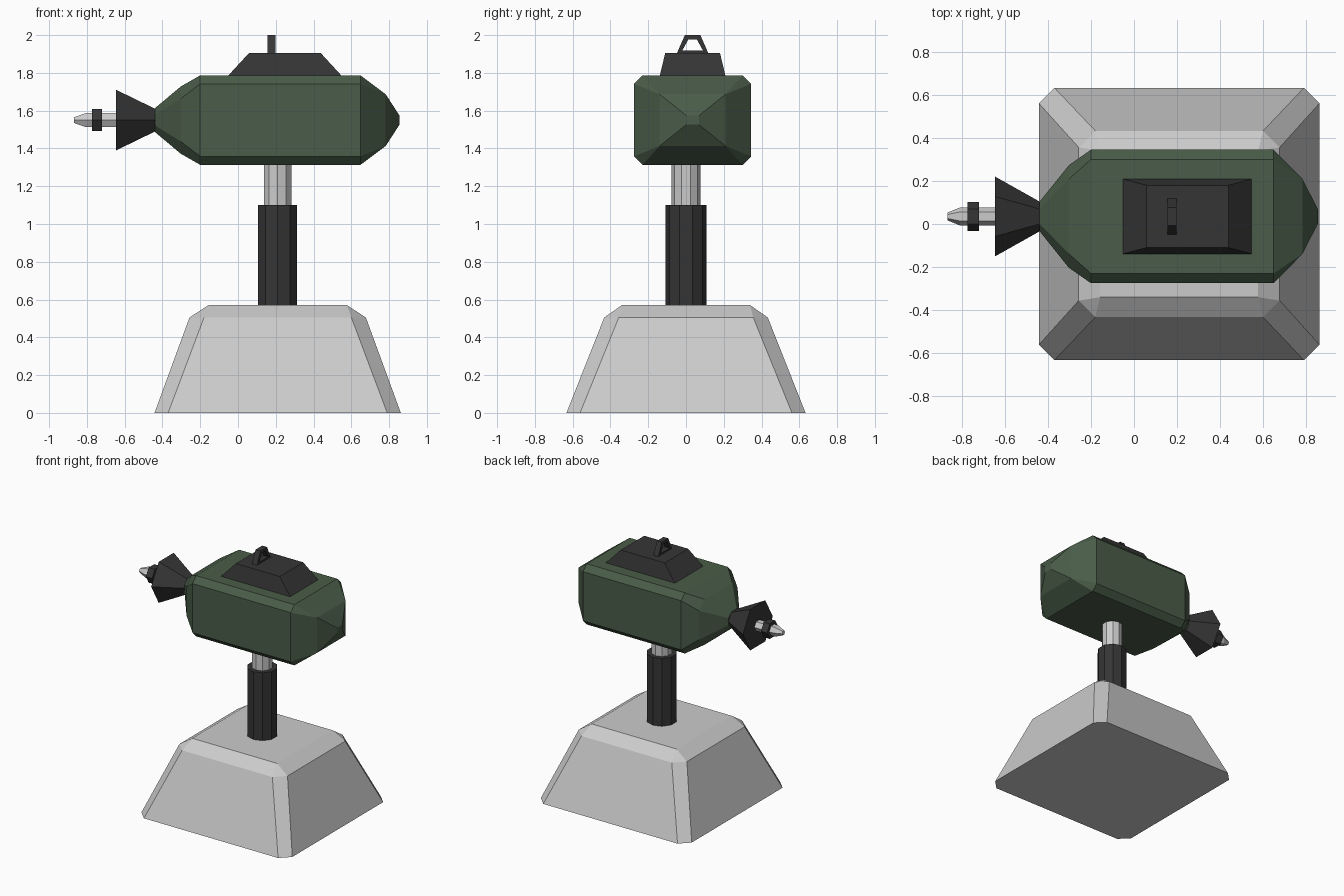
import bpy, bmesh
from math import cos, sin, pi

if "Cube" in bpy.data.objects:
    bpy.data.objects.remove(bpy.data.objects["Cube"])


def material(name, rgb):
    m = bpy.data.materials.new(name)
    m.diffuse_color = (*rgb, 1)
    m.use_nodes = True
    m.node_tree.nodes["Principled BSDF"].inputs["Base Color"].default_value = m.diffuse_color
    return m


GREEN = material("green_paint", (0.068, 0.107, 0.065))
DARK = material("dark_metal", (0.036, 0.036, 0.036))


def finish(bm, name, mat):
    bmesh.ops.remove_doubles(bm, verts=bm.verts, dist=1e-5)
    bmesh.ops.recalc_face_normals(bm, faces=bm.faces)
    me = bpy.data.meshes.new(name)
    bm.to_mesh(me)
    bm.free()
    if mat:
        me.materials.append(mat)
    ob = bpy.data.objects.new(name, me)
    bpy.context.collection.objects.link(ob)
    return ob


def chamfered_rect(a, b, c):
    """Rectangle of half-sizes a, b with corners cut by c."""
    pts = []
    for sx, sy in ((1, 1), (-1, 1), (-1, -1), (1, -1)):
        pair = [(sx * a, sy * (b - c)), (sx * (a - c), sy * b)]
        pts += pair if sx * sy > 0 else pair[::-1]
    return pts


def polygon(n, r, start=0.0):
    return [(r * cos(start + 2 * pi * i / n), r * sin(start + 2 * pi * i / n)) for i in range(n)]


def loft(name, axis, centre, sections, mat=None):
    """Skin (position, ring) sections along x or z; centre is in the other two axes."""
    bm = bmesh.new()
    rings = []
    for t, ring in sections:
        pts = [(u + centre[0], v + centre[1]) for u, v in ring]
        rings.append([bm.verts.new((t, u, v) if axis == 'x' else (u, v, t)) for u, v in pts])
    n = len(rings[0])
    for r0, r1 in zip(rings, rings[1:]):
        for i in range(n):
            j = (i + 1) % n
            bm.faces.new((r0[i], r0[j], r1[j], r1[i]))
    bm.faces.new(rings[0])
    bm.faces.new(rings[-1])
    return finish(bm, name, mat)


CX = 0.21            # pedestal axis
HEAD = (0.035, 1.55)  # head axis in y, z

# Pedestal base
loft("pedestal_base", 'z', (CX, 0), [
    (0, chamfered_rect(0.652, 0.633, 0.072)),
    (0.505, chamfered_rect(0.467, 0.433, 0.077)),
    (0.57, chamfered_rect(0.367, 0.34, 0))])

# Telescoping post
for name, r, z0, z1, mat in (("outer_post", 0.109, 0.55, 1.10, DARK),
                             ("inner_post", 0.076, 1.05, 1.35, None)):
    ring = polygon(10, r, pi / 2)
    loft(name, 'z', (CX, 0), [(z0, ring), (z1, ring)], mat)

# Head housing, tapering at both ends
loft("head_housing", 'x', HEAD, [
    (-0.44, chamfered_rect(0.067, 0.063, 0.035)),
    (-0.303, chamfered_rect(0.238, 0.178, 0.065)),
    (-0.20, chamfered_rect(0.31, 0.237, 0.045)),
    (0.648, chamfered_rect(0.31, 0.237, 0.045)),
    (0.782, chamfered_rect(0.175, 0.137, 0)),
    (0.855, chamfered_rect(0.033, 0.024, 0))], GREEN)

# Muzzle flare, barrel and collar, all six-sided
for name, profile, mat in (
        ("muzzle_flare", ((-0.42, 0.07), (-0.44, 0.07), (-0.645, 0.185)), DARK),
        ("barrel", ((-0.60, 0.042), (-0.808, 0.042), (-0.867, 0.018)), None),
        ("barrel_collar", ((-0.72, 0.068), (-0.773, 0.068)), DARK)):
    loft(name, 'x', HEAD, [(x, polygon(6, r)) for x, r in profile], mat)

# Roof block
loft("roof_block", 'z', (0.248, HEAD[0]), [
    (1.78, chamfered_rect(0.305, 0.175, 0)),
    (1.905, chamfered_rect(0.19, 0.145, 0))], DARK)

# Open trapezoid sight on the roof
bm = bmesh.new()
outer = [(-0.085, 1.90), (0.085, 1.90), (0.041, 2.0), (-0.041, 2.0)]
inner = [(-0.055, 1.918), (0.055, 1.918), (0.022, 1.978), (-0.022, 1.978)]
loops = [[bm.verts.new((x, HEAD[0] + y, z)) for y, z in shape]
         for x, shape in ((0.156, outer), (0.198, outer), (0.198, inner), (0.156, inner))]
for k in range(4):
    a, b = loops[k], loops[(k + 1) % 4]
    for i in range(4):
        j = (i + 1) % 4
        bm.faces.new((a[i], a[j], b[j], b[i]))
finish(bm, "roof_sight", DARK)
